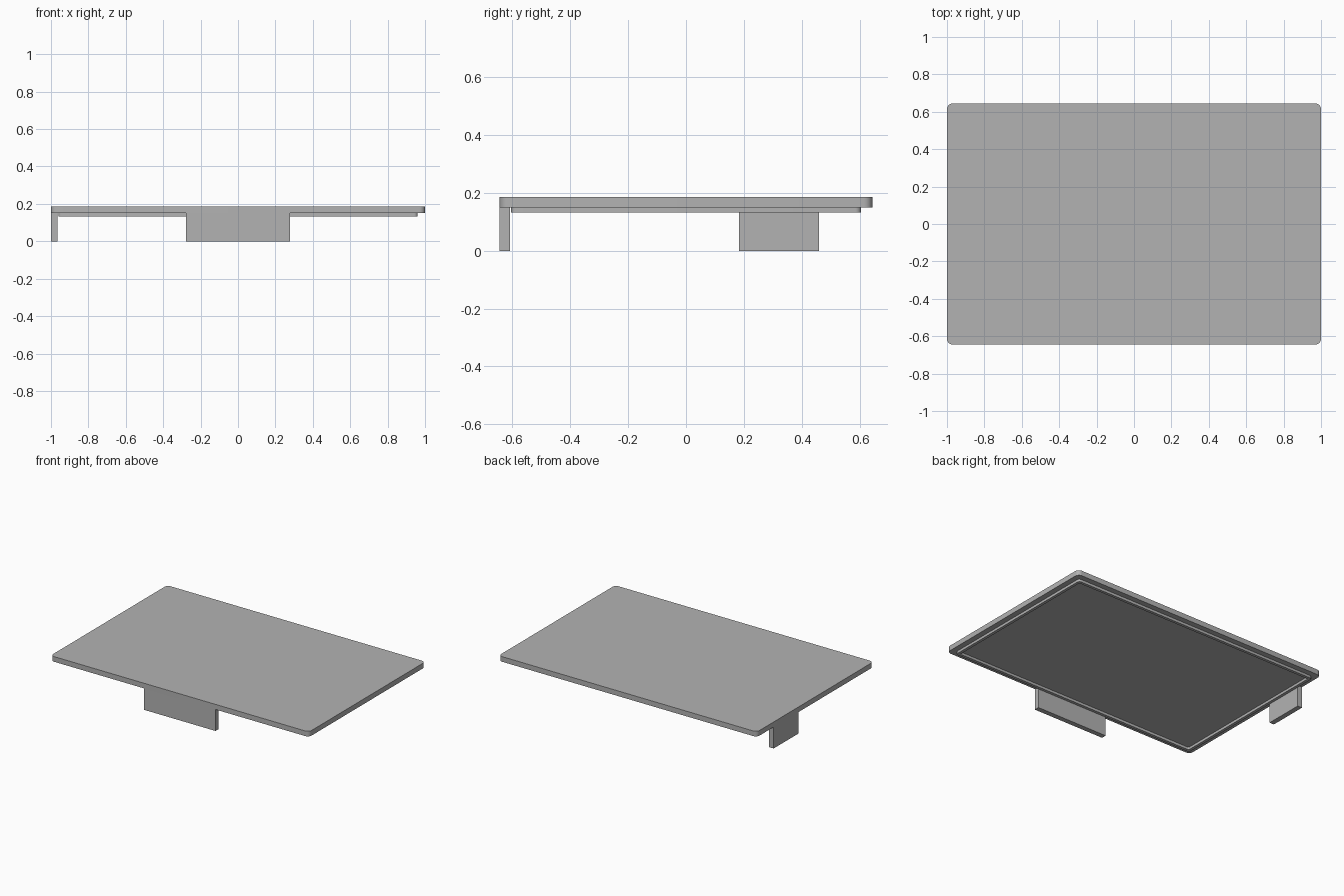
import bpy
import bmesh
from math import cos, sin, pi

if "Cube" in bpy.data.objects:
    bpy.data.objects.remove(bpy.data.objects["Cube"])

# Single grey plastic
GREY = (0.45, 0.45, 0.45, 1)
grey = bpy.data.materials.new("grey_plastic")
grey.use_nodes = True
grey.diffuse_color = GREY
grey.node_tree.nodes["Principled BSDF"].inputs["Base Color"].default_value = GREY

HALF_X, HALF_Y = 1.0, 0.644
TOP, UNDERSIDE, LIP_BOTTOM = 0.186, 0.15, 0.132
WALL = 0.035


def rounded_rect(half_x, half_y, radius, steps=6):
    """Outline points, counter-clockwise."""
    points = []
    for corner, (sx, sy) in enumerate([(1, 1), (-1, 1), (-1, -1), (1, -1)]):
        for i in range(steps + 1):
            a = (corner + i / steps) * pi / 2
            points.append((sx * (half_x - radius) + radius * cos(a),
                           sy * (half_y - radius) + radius * sin(a)))
    return points


def finish(name, bm):
    bmesh.ops.recalc_face_normals(bm, faces=bm.faces)
    mesh = bpy.data.meshes.new(name)
    bm.to_mesh(mesh)
    bm.free()
    mesh.materials.append(grey)
    obj = bpy.data.objects.new(name, mesh)
    bpy.context.collection.objects.link(obj)
    bpy.context.view_layer.objects.active = obj
    obj.select_set(True)
    bpy.ops.object.shade_smooth_by_angle()
    obj.select_set(False)


def prism(name, outline, z0, z1):
    bm = bmesh.new()
    low = [bm.verts.new((x, y, z0)) for x, y in outline]
    high = [bm.verts.new((x, y, z1)) for x, y in outline]
    bm.faces.new(low)
    bm.faces.new(high)
    for i in range(len(outline)):
        bm.faces.new((low[i - 1], low[i], high[i], high[i - 1]))
    finish(name, bm)


def ring(name, outer, inner, z0, z1):
    bm = bmesh.new()
    loops = [[bm.verts.new((x, y, z)) for x, y in outline]
             for outline, z in ((outer, z0), (outer, z1), (inner, z1), (inner, z0))]
    for k, loop in enumerate(loops):
        before = loops[k - 1]
        for i in range(len(loop)):
            bm.faces.new((before[i - 1], before[i], loop[i], loop[i - 1]))
    finish(name, bm)


def box(name, x0, x1, y0, y1, z0, z1):
    prism(name, [(x0, y0), (x1, y0), (x1, y1), (x0, y1)], z0, z1)


# Lid plate with rounded corners
prism("lid_plate", rounded_rect(HALF_X, HALF_Y, 0.03), UNDERSIDE, TOP)

# Thin locating lip under the plate
ring("locating_lip", rounded_rect(0.961, 0.605, 0.02),
     rounded_rect(0.941, 0.585, 0.008), LIP_BOTTOM, UNDERSIDE)

# Hanging tabs on the front edge and the right edge
box("front_tab", -0.277, 0.277, -HALF_Y, -HALF_Y + WALL, 0, UNDERSIDE)
box("right_tab", -HALF_X, -HALF_X + WALL, 0.183, 0.459, 0, UNDERSIDE)
